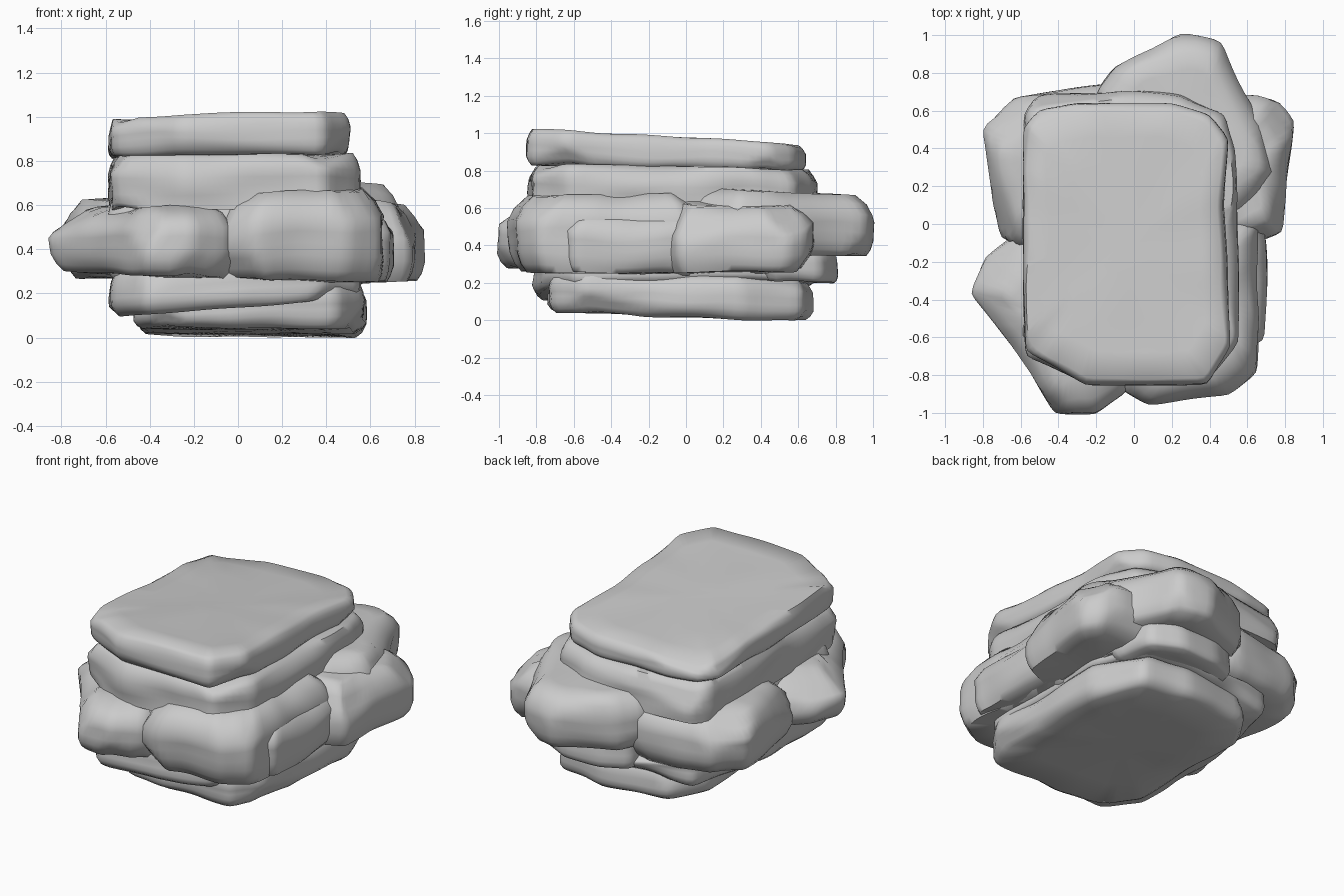
import bpy, math, random
from mathutils import Vector, noise

if "Cube" in bpy.data.objects:
    bpy.data.objects.remove(bpy.data.objects["Cube"])


def densify(pts, step=0.04):
    """Resample a closed outline and soften its corners."""
    out = []
    for i, a in enumerate(pts):
        a, b = Vector(a), Vector(pts[(i + 1) % len(pts)])
        n = max(1, round((b - a).length / step))
        out += [a.lerp(b, k / n) for k in range(n)]
    n = len(out)
    return [out[i] * 0.6 + (out[i - 1] + out[(i + 1) % n]) * 0.2 for i in range(n)]


def slab(name, outline, bottom, top, chamfer=(0.06, 0.06), rough=0.02, seed=0, chips=8):
    """Loft an outline from a tilted bottom plane to a tilted top plane, then chip its corners.
    bottom / top = (height at origin, slope in x, slope in y)."""
    pts = densify(outline)
    n = len(pts)
    c = sum(pts, Vector((0, 0))) / n
    cb, ct = chamfer
    # (inset distance, height fraction, extra scale) for each ring
    rings = [(cb, 0, .3), (cb, 0, .65), (cb, 0, 1), (cb * .4, .1, 1), (0, .25, 1), (0, .4, 1), (0, .55, 1),
             (0, .7, 1), (ct * .4, .87, 1), (ct, 1, 1), (ct, 1, .8), (ct, 1, .55), (ct, 1, .25)]
    off = Vector((seed * 7.3, seed * 3.1, 0))
    verts = []
    for inset, h, s in rings:
        for p in pts:
            d = p - c
            wob = noise.noise(Vector((p.x * 3, p.y * 3, h * 1.5)) + off)
            amt = inset * (1 + 0.7 * wob) + rough * wob * (0.3 + h * (1 - h) * 2)
            q = c + d * (1 - amt / d.length) * s
            zb = bottom[0] + bottom[1] * q.x + bottom[2] * q.y
            zt = top[0] + top[1] * q.x + top[2] * q.y
            ripple = 0.012 * noise.noise(Vector((q.x * 3, q.y * 3, h * 2)) - off)
            verts.append(Vector((q.x, q.y, zb + (zt - zb) * h + ripple + 0.1 * wob * h * (1 - h))))
    # flatten random corners into facets
    rng = random.Random(seed)
    for k in range(chips):
        a = (k + rng.random()) * math.tau / chips
        nrm = Vector((math.cos(a), math.sin(a), rng.choice((-.7, .5, .9, 1.3)))).normalized()
        lim = max(v.dot(nrm) for v in verts) - rng.uniform(.015, .045)
        verts = [v - nrm * max(0, v.dot(nrm) - lim) for v in verts]
    faces = [(r * n + i, r * n + (i + 1) % n, (r + 1) * n + (i + 1) % n, (r + 1) * n + i)
             for r in range(len(rings) - 1) for i in range(n)]
    faces += [tuple(reversed(range(n))), tuple(range((len(rings) - 1) * n, len(rings) * n))]
    me = bpy.data.meshes.new(name)
    me.from_pydata(verts, [], faces)
    ob = bpy.data.objects.new(name, me)
    bpy.context.collection.objects.link(ob)
    bpy.ops.object.select_all(action='DESELECT')
    ob.select_set(True)
    bpy.context.view_layer.objects.active = ob
    bpy.ops.object.shade_smooth_by_angle(angle=math.radians(60))
    return ob


# upper slabs
slab("top_slab", [(-.58, .5), (-.5, .6), (-.3, .64), (.2, .64), (.4, .58), (.5, .45), (.475, .1), (.51, -.65),
                  (.39, -.85), (-.26, -.85), (-.57, -.67), (-.59, 0)],
     (.81, 0, -.02), (.968, .02, -.06), (.03, .03), .015, 1, 5)
slab("second_slab", [(-.58, .58), (-.5, .68), (-.1, .7), (.25, .69), (.48, .58), (.54, .4), (.55, -.62),
                     (.4, -.83), (-.25, -.84), (-.57, -.7), (-.58, 0)],
     (.58, 0, 0), (.82, 0, -.025), (.0, .05), .035, 2, 5)

# ring of boulders around the middle
slab("front_left_boulder", [(-.58, -.04), (-.78, -.18), (-.86, -.37), (-.65, -.64), (-.42, -1),
                            (-.2, -1.01), (-.04, -.88), (.1, -.3), (-.2, 0)],
     (.255, -.06, 0), (.64, .07, .02), (.05, .16), .03, 3)
slab("front_right_boulder", [(-.1, -.85), (.08, -.95), (.5, -.9), (.65, -.79), (.66, -.5), (.65, 0),
                             (.3, .2), (-.15, 0)],
     (.24, 0, -.02), (.665, .04, .02), (.05, .13), .03, 4)
slab("right_boulder", [(.3, -.12), (.58, -.13), (.79, -.05), (.81, .2), (.85, .55), (.78, .65), (.66, .69),
                       (.3, .68), (.1, .3)],
     (.25, .01, 0), (.7, -.13, 0), (.04, .12), .02, 5)
slab("right_ledge", [(.2, -.7), (.6, -.66), (.69, -.62), (.705, -.1), (.68, .1), (.3, .2)],
     (.24, .02, 0), (.62, -.08, 0), (.04, .1), .02, 6, 4)
slab("back_boulder", [(-.2, .7), (-.1, .83), (.1, .92), (.25, 1.01), (.46, .96), (.58, .7), (.74, .4),
                      (.73, .23), (.55, .04), (.1, 0), (-.2, .3)],
     (.345, 0, 0), (.705, 0, -.04), (.04, .1), .025, 7)
slab("back_left_boulder", [(-.7, -.07), (-.74, .1), (-.8, .5), (-.64, .67), (-.15, .735), (.1, .5),
                           (.05, 0), (-.4, -.2)],
     (.27, 0, 0), (.66, .06, 0), (.05, .14), .03, 8)
slab("core_slab", [(-.6, -.6), (-.3, -.8), (.45, -.78), (.58, -.5), (.58, .5), (.3, .66), (-.5, .62)],
     (.25, 0, 0), (.66, 0, 0), (.05, .05), .02, 9, 0)

# lower slabs
slab("lower_slab", [(-.57, -.6), (-.42, -.81), (0, -.83), (.4, -.78), (.55, -.6), (.56, .3), (.45, .65),
                    (.2, .69), (-.1, .69), (-.48, .62), (-.57, .3)],
     (.16, .09, .03), (.32, 0, 0), (.04, .03), .03, 10, 4)
slab("lower_back_block", [(-.15, .5), (-.12, .73), (.05, .8), (.3, .81), (.48, .72), (.55, .4), (.2, .2)],
     (.2, 0, 0), (.4, 0, 0), (.03, .03), .015, 12, 4)
slab("base_slab", [(-.47, -.5), (-.35, -.7), (0, -.74), (.45, -.73), (.57, -.55), (.58, .3), (.45, .62),
                   (.15, .68), (-.3, .62), (-.46, .4)],
     (.022, -.015, -.035), (.225, .02, -.01), (.05, .05), .02, 11, 5)
